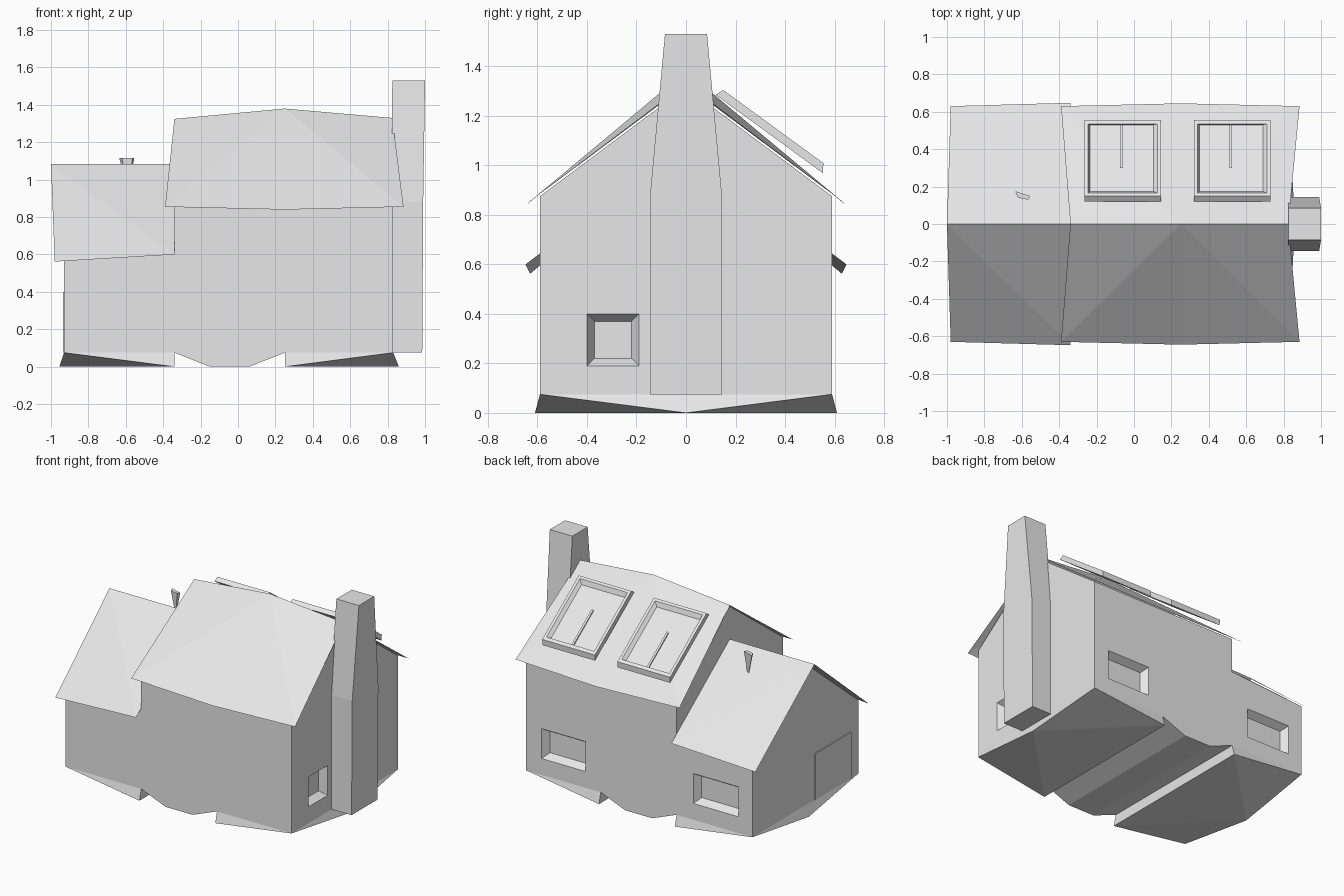
import bpy, bmesh
from mathutils import Vector

cube = bpy.data.objects.get("Cube")
if cube:
    bpy.data.objects.remove(cube, do_unlink=True)

GREY = (0.8, 0.8, 0.8, 1)
mat = bpy.data.materials.new("plain_grey")
mat.use_nodes = True
mat.diffuse_color = GREY
mat.node_tree.nodes["Principled BSDF"].inputs["Base Color"].default_value = GREY

BASE, SIDE = 0.075, 0.59   # wall foot height, half depth of the walls


def mesh_object(name, verts, faces, solid=True):
    bm = bmesh.new()
    vs = [bm.verts.new(v) for v in verts]
    for f in faces:
        bm.faces.new([vs[i] for i in f])
    if solid:
        bmesh.ops.recalc_face_normals(bm, faces=bm.faces)
    else:
        for f in bm.faces:          # open sheets look upward
            f.normal_update()
            if f.normal.z < 0:
                f.normal_flip()
    me = bpy.data.meshes.new(name)
    bm.to_mesh(me)
    bm.free()
    me.materials.append(mat)
    ob = bpy.data.objects.new(name, me)
    bpy.context.scene.collection.objects.link(ob)
    return ob


def loft(name, rings):
    """Closed solid through rings of equal point count."""
    n = len(rings[0])
    verts = [p for ring in rings for p in ring]
    faces = [tuple(range(n)), tuple(range(len(verts) - n, len(verts)))]
    for r in range(len(rings) - 1):
        for i in range(n):
            a, b = r * n + i, r * n + (i + 1) % n
            faces.append((a, b, b + n, a + n))
    return mesh_object(name, verts, faces)


def gable(x, eave, apex):
    return [(x, -SIDE, BASE), (x, SIDE, BASE), (x, SIDE, eave),
            (x, 0, apex), (x, -SIDE, eave)]


def cut(target, outer, inner):
    """Carve a window recess with sloping reveals."""
    cutter = loft("window_cutter", [outer, inner])
    cutter.hide_render = True
    mod = target.modifiers.new("window", "BOOLEAN")
    mod.operation, mod.solver, mod.object = "DIFFERENCE", "EXACT", cutter
    bpy.context.view_layer.objects.active = target
    bpy.ops.object.modifier_apply(modifier=mod.name)
    bpy.data.objects.remove(cutter, do_unlink=True)


def rect(a0, a1, z0, z1, place):
    return [place(a0, z0), place(a1, z0), place(a1, z1), place(a0, z1)]


# Walls of the tall house and the lower wing
main_walls = loft("main_walls", [gable(-0.34, 0.875, 1.315), gable(0.83, 0.875, 1.315)])
wing_walls = loft("wing_walls", [gable(-0.93, 0.588, 1.07), gable(-0.34, 0.63, 1.07)])

# Windows: two at the back, one beside the chimney
DEPTH, REVEAL = 0.05, 0.03


def window(target, a0, a1, z0, z1, axis, wall):
    def at(d):
        if axis == "y":
            return lambda a, z: (a, wall + d, z)
        return lambda a, z: (wall + d, a, z)
    # the cutter starts just outside the wall on the same slope
    e, k = 0.01, REVEAL * 0.01 / DEPTH
    cut(target, rect(a0 - k, a1 + k, z0 - k, z1 + k, at(e)),
        rect(a0 + REVEAL, a1 - REVEAL, z0 + REVEAL, z1 - REVEAL, at(-DEPTH)))


window(main_walls, 0.37, 0.71, 0.19, 0.4, "y", SIDE)
window(wing_walls, -0.82, -0.47, 0.19, 0.4, "y", SIDE)
window(main_walls, -0.4, -0.19, 0.19, 0.4, "x", 0.83)

# Keel under the middle of the house
loft("middle_footing", [[(-0.34, y, BASE), (-0.15, y, 0), (0.06, y, 0), (0.25, y, BASE)]
                        for y in (-SIDE, SIDE)])


# Faceted footings under both ends
def footing(name, inner, wall, tip):
    v = []
    for s in (-1, 1):
        v += [(wall, s * SIDE, BASE), (inner, s * SIDE, BASE), (inner, s * 0.61, 0)]
    v.append((tip, 0, 0))
    mesh_object(name, v, [(0, 1, 2), (3, 4, 5), (0, 3, 6), (0, 2, 6), (3, 5, 6),
                          (2, 5, 6), (1, 4, 5, 2), (0, 1, 4, 3)])


footing("right_footing", 0.25, 0.83, 0.86)
footing("left_footing", -0.34, -0.93, -0.955)

# Thin sagging roofs, mirrored front to back
verts, faces = [(-0.34, 0, 1.325), (0.25, 0, 1.38), (0.825, 0, 1.33)], []
for s in (-1, 1):
    n = len(verts)
    verts += [(-0.39, s * 0.63, 0.855), (0.25, s * 0.645, 0.84), (0.885, s * 0.63, 0.855)]
    faces += [(0, n, 1), (1, n, n + 1), (1, n + 1, n + 2), (1, n + 2, 2)]
mesh_object("main_roof", verts, faces, solid=False)

verts, faces = [(-1, 0, 1.085), (-0.34, 0, 1.085)], []
for s in (-1, 1):
    n = len(verts)
    verts += [(-0.98, s * 0.63, 0.562), (-0.34, s * 0.648, 0.6)]
    faces += [(0, n + 1, 1), (0, n, n + 1)]
mesh_object("wing_roof", verts, faces, solid=False)

# Tapered chimney
loft("chimney", [[(x0, -w, z), (x1, -w, z), (x1, w, z), (x0, w, z)]
                 for x0, x1, w, z in ((0.82, 0.985, 0.145, BASE),
                                      (0.82, 0.99, 0.145, 0.88),
                                      (0.825, 1.0, 0.085, 1.53))])


# Skylights: raised trays on the back slope
def slope_ring(x0, x1, y0, y1, lift):
    def z(y):
        return 1.372 - 0.73 * y + lift
    return [(x0, y0, z(y0)), (x1, y0, z(y0)), (x1, y1, z(y1)), (x0, y1, z(y1))]


for name, x in (("left_skylight", 0.32), ("right_skylight", -0.265)):
    loft(name, [slope_ring(x, x + 0.41, 0.12, 0.553, 0),
                slope_ring(x, x + 0.41, 0.15, 0.555, 0.042),
                slope_ring(x + 0.02, x + 0.39, 0.165, 0.535, 0.042),
                slope_ring(x + 0.03, x + 0.37, 0.175, 0.53, 0.015)])
    loft(name + "_bar", [slope_ring(x + 0.19, x + 0.205, 0.3, 0.53, 0.012),
                         slope_ring(x + 0.19, x + 0.205, 0.3, 0.53, 0.025)])

# Small vent tapering down into the wing roof
mesh_object("roof_vent",
            [(-0.635, 0.175, 1.115), (-0.555, 0.15, 1.115), (-0.565, 0.13, 1.115),
             (-0.62, 0.14, 1.115), (-0.585, 0.145, 0.94)],
            [(0, 1, 2, 3), (0, 1, 4), (1, 2, 4), (2, 3, 4), (3, 0, 4)])

# Flat door on the wing gable
loft("door", [rect(-0.5, -0.1, BASE, 0.4, lambda a, z, x=x: (x, a, z))
              for x in (-0.936, -0.925)])
